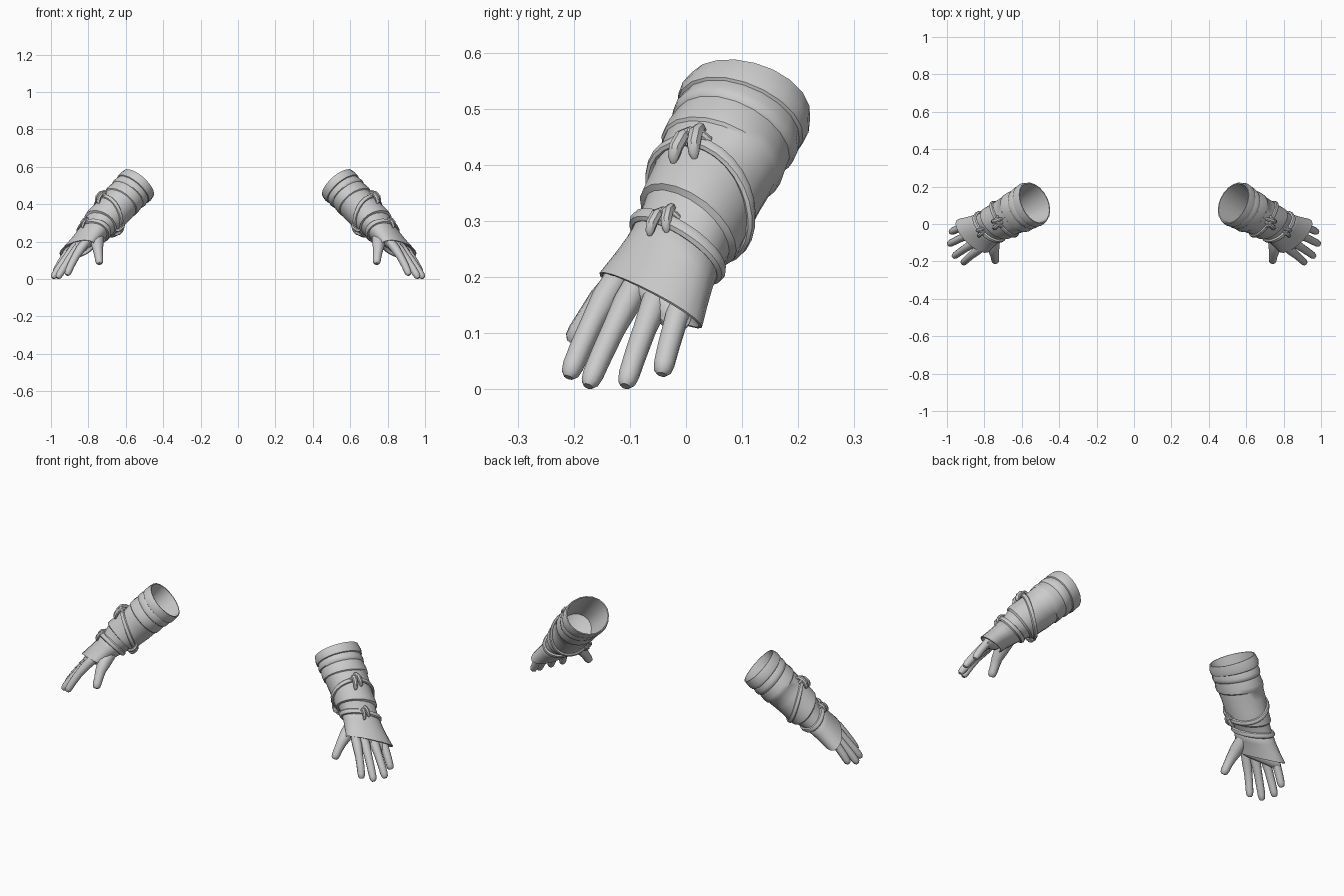
import bpy, bmesh
from math import sin, cos, pi, radians
from mathutils import Vector

if "Cube" in bpy.data.objects:
    bpy.data.objects.remove(bpy.data.objects["Cube"])

# Forearm frame: t runs down the arm, u towards the little finger, v out of the back of the hand
ORIGIN = Vector((0.53, 0.11, 0.515))
D = Vector((0.64, -0.34, -0.69)).normalized()
W = Vector((0.41, 0.91, -0.07))
W = (W - D * W.dot(D)).normalized()
N = D.cross(W)
parts = []


def loft(name, rings, closed=False):
    """Skin a list of local-space rings and mirror the part to the other arm."""
    bm = bmesh.new()
    vs = [[bm.verts.new(ORIGIN + D * p[0] + W * p[1] + N * p[2]) for p in r] for r in rings]
    n = len(vs[0])
    pairs = list(zip(vs, vs[1:])) + ([(vs[-1], vs[0])] if closed else [])
    for a, b in pairs:
        for i in range(n):
            j = (i + 1) % n
            bm.faces.new((a[i], a[j], b[j], b[i]))
    if not closed:
        bm.faces.new(vs[0])
        bm.faces.new(vs[-1])
    bmesh.ops.recalc_face_normals(bm, faces=bm.faces)
    me = bpy.data.meshes.new(name)
    bm.to_mesh(me)
    bm.free()
    me.shade_smooth()
    me.set_sharp_from_angle(angle=radians(40))
    ob = bpy.data.objects.new(name, me)
    bpy.context.collection.objects.link(ob)
    ob.modifiers.new("other_arm", 'MIRROR').use_mirror_merge = False
    parts.append(ob)


def ring(t, ru, rv, sides=20, arch=0.0, wobble=0.012):
    """Elliptical, slightly slanted and creased section across the arm."""
    out = []
    for i in range(sides):
        a = 2 * pi * i / sides
        k = 1 + wobble * sin(3 * a + 35 * t)
        out.append((t + 0.097 * t * cos(a) + arch * sin(a), ru * k * cos(a), rv * k * sin(a)))
    return out


def tube(name, path, ref, sides=8, closed=False, flat=1.0):
    """Round tube through (t, u, v, radius) points."""
    pts = [Vector(p[:3]) for p in path]
    n, rings = len(pts), []
    for i, p in enumerate(pts):
        lo, hi = ((i - 1) % n, (i + 1) % n) if closed else (max(i - 1, 0), min(i + 1, n - 1))
        tan = (pts[hi] - pts[lo]).normalized()
        s = tan.cross(Vector(ref)).normalized()
        q = s.cross(tan)
        r = path[i][3]
        rings.append([p + s * (r * flat * cos(2 * pi * k / sides)) + q * (r * sin(2 * pi * k / sides))
                      for k in range(sides)])
    loft(name, rings, closed)


# Sleeve: rolled cuff, forearm, overlapping lip, wrist
outer = [(0.0, .118, .104), (.03, .126, .108), (.05, .122, .106), (.053, .116, .101),
         (.075, .122, .106), (.09, .119, .104), (.094, .114, .100), (.13, .119, .104),
         (.15, .117, .103), (.155, .112, .098), (.20, .108, .098), (.25, .104, .096),
         (.30, .104, .096), (.318, .103, .094), (.324, .092, .083), (.36, .090, .073), (.40, .092, .064)]
inner = [(.22, .05, .045), (.20, .085, .08), (.03, .107, .095), (0.0, .112, .099)]
loft("sleeve", [ring(*p) for p in inner + outer])


def surface(t):
    for a, b in zip(outer, outer[1:]):
        if a[0] <= t <= b[0]:
            f = (t - a[0]) / (b[0] - a[0])
            return a[1] + (b[1] - a[1]) * f, a[2] + (b[2] - a[2]) * f
    return outer[-1][1:]


# Flared hand cover with a thin open lip
gauntlet = [(.375, .086, .064, 0), (.385, .093, .069, 0), (.42, .097, .064, .004), (.465, .106, .059, .01),
            (.515, .117, .056, .02), (.515, .112, .051, .02), (.48, .085, .040, .01)]
loft("hand_cover", [ring(t, u, v, arch=a, wobble=0.006) for t, u, v, a in gauntlet])

# Palm
loft("palm", [ring(t, u, v, 16, wobble=0) for t, u, v in
              [(.43, .07, .035), (.48, .09, .038), (.515, .094, .033), (.53, .088, .024), (.537, .07, .012)]])

# Fingers: base u, tip t/u/v
for name, ub, tt, tu, tv in [("index_finger", -.076, .687, -.101, -.026),
                             ("middle_finger", -.033, .717, -.048, -.014),
                             ("ring_finger", .015, .711, .022, -.013),
                             ("little_finger", .064, .669, .075, -.020)]:
    path = []
    for f, r in [(0, .024), (.25, .025), (.5, .021), (.75, .020), (.93, .019), (1.0, .016), (1.035, .009)]:
        path.append((.475 + (tt - .475) * f, ub + (tu - ub) * f, .012 + (tv - .012) * f * f, r))
    tube(name, path, (0, 0, 1), 10)

# Thumb
tube("thumb", [(.40, -.05, -.025, .034), (.445, -.095, -.038, .034), (.475, -.125, -.053, .027),
               (.50, -.145, -.072, .023), (.522, -.160, -.088, .022), (.533, -.168, -.096, .019),
               (.539, -.172, -.100, .011)], (0, 0, 1), 10)


# Straps wrapped round the arm; each tilts between its knots
def strap(name, t0, dt, r):
    path = []
    for i in range(28):
        a = 2 * pi * i / 28
        t = t0 + dt * sin(a)
        ru, rv = surface(t)
        path.append((t + 0.097 * t * cos(a), (ru + .003) * cos(a), (rv + .003) * sin(a), r))
    tube(name, path, (1, 0, 0), 8, True, 0.75)


strap("forearm_strap", .255, -.045, .012)
strap("wrist_strap", .375, .008, .014)


# Knots: two bulging loops beside each other, crossed by a small wrap
def knot(name, t, a, size=1.0):
    ru, rv = surface(t)
    base = Vector((t + 0.097 * t * cos(a), ru * cos(a), rv * sin(a)))
    out = Vector((0, cos(a) / ru, sin(a) / rv)).normalized()
    side = Vector((0, -out.z, out.y))
    along = Vector((1, 0, 0))
    for k, s in enumerate((-1, 1)):
        path = []
        for dt, h, r in [(-.034, -.006, .006), (-.026, .008, .011), (-.005, .018, .013),
                         (.018, .015, .013), (.034, .004, .010), (.039, -.004, .005)]:
            p = base + size * (along * (dt + .006 * s) + out * h + side * s * (.013 + .15 * dt))
            path.append((*p, r * size))
        tube(f"{name}_loop_{k + 1}", path, side.cross(along))
    wrap = []
    for s, h in [(-.030, -.004), (-.022, .010), (0, .020), (.022, .010), (.030, -.004)]:
        wrap.append((*(base + size * (side * s + out * h - along * .012)), .009 * size))
    tube(f"{name}_wrap", wrap, along)


knot("forearm_knot", .215, radians(95))
knot("wrist_knot", .383, radians(95), .8)
knot("under_knot", .297, radians(232), .8)

# Settle on the ground, centre front to back, and bring the fingertips to x = 1
co = [v.co for o in parts for v in o.data.vertices]
ys = [c.y for c in co]
shift = Vector((1 - max(c.x for c in co), -(min(ys) + max(ys)) / 2, -min(c.z for c in co)))
for o in parts:
    for v in o.data.vertices:
        v.co += shift
